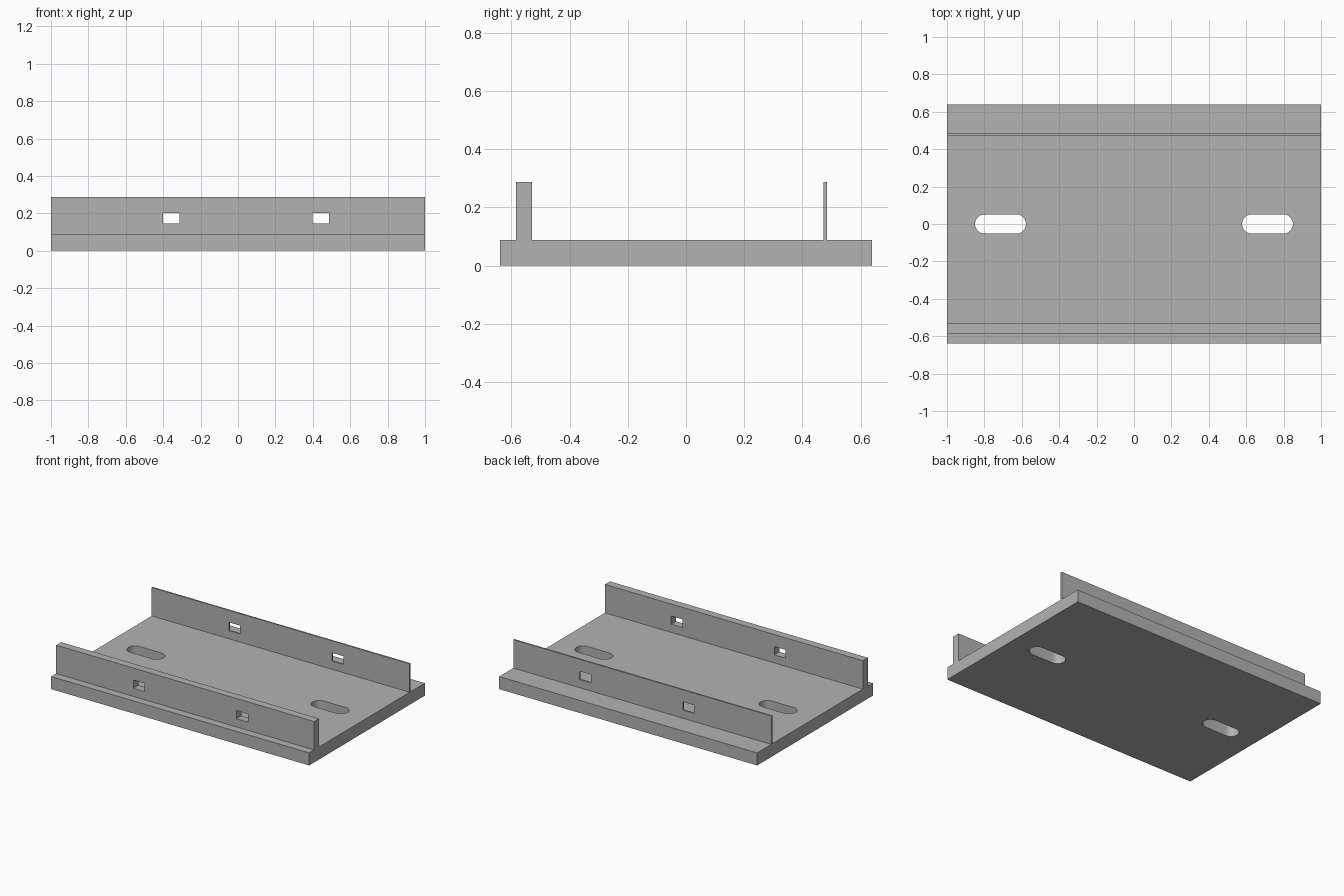
import bpy
import bmesh
import math

cube = bpy.data.objects.get("Cube")
if cube:
    bpy.data.objects.remove(cube, do_unlink=True)

grey = bpy.data.materials.new("plain grey")
grey.use_nodes = True
colour = (0.45, 0.45, 0.45, 1)
grey.diffuse_color = colour
grey.node_tree.nodes["Principled BSDF"].inputs["Base Color"].default_value = colour


def prism(name, outline, z0, z1):
    """Extrude a flat outline of (x, y) points from z0 up to z1."""
    bm = bmesh.new()
    face = bm.faces.new([bm.verts.new((x, y, z0)) for x, y in outline])
    top = bmesh.ops.extrude_face_region(bm, geom=[face])["geom"]
    bmesh.ops.translate(bm, vec=(0, 0, z1 - z0),
                        verts=[v for v in top if isinstance(v, bmesh.types.BMVert)])
    bmesh.ops.recalc_face_normals(bm, faces=bm.faces)
    mesh = bpy.data.meshes.new(name)
    bm.to_mesh(mesh)
    bm.free()
    mesh.materials.append(grey)
    obj = bpy.data.objects.new(name, mesh)
    bpy.context.collection.objects.link(obj)
    return obj


def box(name, x0, x1, y0, y1, z0, z1):
    return prism(name, [(x0, y0), (x1, y0), (x1, y1), (x0, y1)], z0, z1)


def slot_outline(cx, half_length, radius, steps=16):
    """Rounded slot: two half circles joined by straight sides."""
    points = []
    for side in (1, -1):
        for i in range(steps + 1):
            a = side * math.pi / 2 * (2 * i / steps - 1) if side > 0 else math.pi * (0.5 + i / steps)
            points.append((cx + side * (half_length - radius) + radius * math.cos(a),
                           radius * math.sin(a)))
    return points


def cut(obj, cutters):
    """Cut each helper out of the part, then discard the helper."""
    bpy.ops.object.select_all(action="DESELECT")
    bpy.context.view_layer.objects.active = obj
    obj.select_set(True)
    for cutter in cutters:
        cutter.hide_render = True
        mod = obj.modifiers.new("opening", "BOOLEAN")
        mod.operation = "DIFFERENCE"
        mod.solver = "EXACT"
        mod.object = cutter
        bpy.ops.object.modifier_apply(modifier=mod.name)
        bpy.data.objects.remove(cutter, do_unlink=True)
    bpy.ops.object.shade_smooth_by_angle(angle=math.radians(30))


BASE_TOP, WALL_TOP = 0.088, 0.287

# Base plate with two rounded mounting slots
base = box("base_plate", -1, 1, -0.64, 0.64, 0, BASE_TOP)
cut(base, [prism("slot_cutter", slot_outline(x, 0.136, 0.052), -0.1, 0.2)
           for x in (-0.714, 0.714)])

# Thick front rail and thin rear rail, each with two rectangular windows
for name, y0, y1 in (("front_rail", -0.585, -0.53), ("rear_rail", 0.473, 0.484)):
    rail = box(name, -1, 1, y0, y1, BASE_TOP, WALL_TOP)
    cut(rail, [box("window_cutter", x, x + 0.088, y0 - 0.1, y1 + 0.1, 0.145, 0.203)
               for x in (-0.402, 0.398)])
